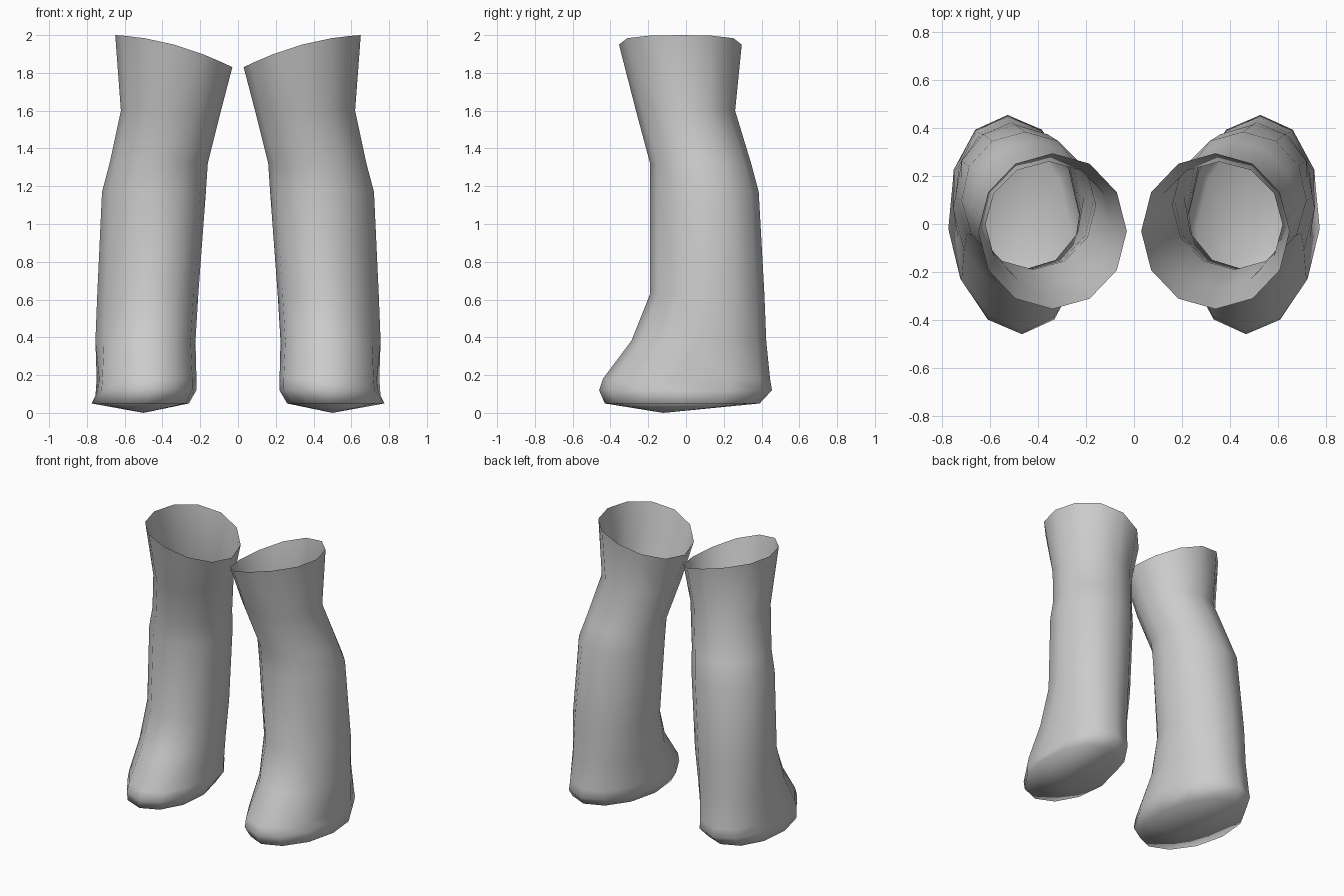
import bpy
import bmesh
from math import cos, sin, pi

if "Cube" in bpy.data.objects:
    bpy.data.objects.remove(bpy.data.objects["Cube"], do_unlink=True)

grey = bpy.data.materials.new("light_grey")
grey.use_nodes = True
grey.diffuse_color = (0.6, 0.6, 0.6, 1)
grey.node_tree.nodes["Principled BSDF"].inputs["Base Color"].default_value = (0.6, 0.6, 0.6, 1)

SIDES = 12
# Cross-sections, top to sole: height, inner x, outer x, front y, back y, skew
SECTIONS = [
    (1.95, 0.03, 0.65, -0.355, 0.295, 0.0),
    (1.60, 0.09, 0.62, -0.265, 0.26, 0.0),
    (1.32, 0.16, 0.68, -0.19, 0.345, 0.0),
    (1.17, 0.17, 0.72, -0.19, 0.385, 0.01),
    (0.63, 0.21, 0.745, -0.19, 0.415, 0.02),
    (0.38, 0.225, 0.755, -0.29, 0.425, 0.02),
    (0.18, 0.22, 0.77, -0.44, 0.445, 0.03),
    (0.12, 0.22, 0.775, -0.46, 0.455, 0.03),
    (0.05, 0.26, 0.775, -0.43, 0.39, 0.03),
]


def make_leg(name, side):
    """Loft an open-topped leg with a closed sole; side is +1 left, -1 right."""
    bm = bmesh.new()
    rings = []
    for n, (z, x0, x1, y0, y1, skew) in enumerate(SECTIONS):
        ring = []
        for i in range(SIDES):
            c, s = cos(2 * pi * i / SIDES), sin(2 * pi * i / SIDES)
            x = (x0 + x1) / 2 + c * (x1 - x0) / 2 + s * skew
            y = (y0 + y1) / 2 + s * (y1 - y0) / 2
            # the rim slopes down towards the inside of the leg
            h = z + 0.085 * c - 0.035 * c * c if n == 0 else z
            # small dent on the outer side of the foot
            if i == 0 and n in (6, 7):
                x, y = x - 0.035, y - 0.06
            ring.append(bm.verts.new((side * x, y, h)))
        rings.append(ring)
    for upper, lower in zip(rings, rings[1:]):
        for i in range(SIDES):
            j = (i + 1) % SIDES
            bm.faces.new((upper[i], lower[i], lower[j], upper[j]))
    # sole, drawn down to a shallow point
    tip = bm.verts.new((side * 0.5, -0.12, 0))
    for i in range(SIDES):
        bm.faces.new((rings[-1][i], tip, rings[-1][(i + 1) % SIDES]))
    if side < 0:
        bmesh.ops.reverse_faces(bm, faces=bm.faces[:])
    for face in bm.faces:
        face.smooth = True
    mesh = bpy.data.meshes.new(name)
    bm.to_mesh(mesh)
    bm.free()
    mesh.materials.append(grey)
    bpy.context.collection.objects.link(bpy.data.objects.new(name, mesh))


make_leg("left_leg", 1)
make_leg("right_leg", -1)
